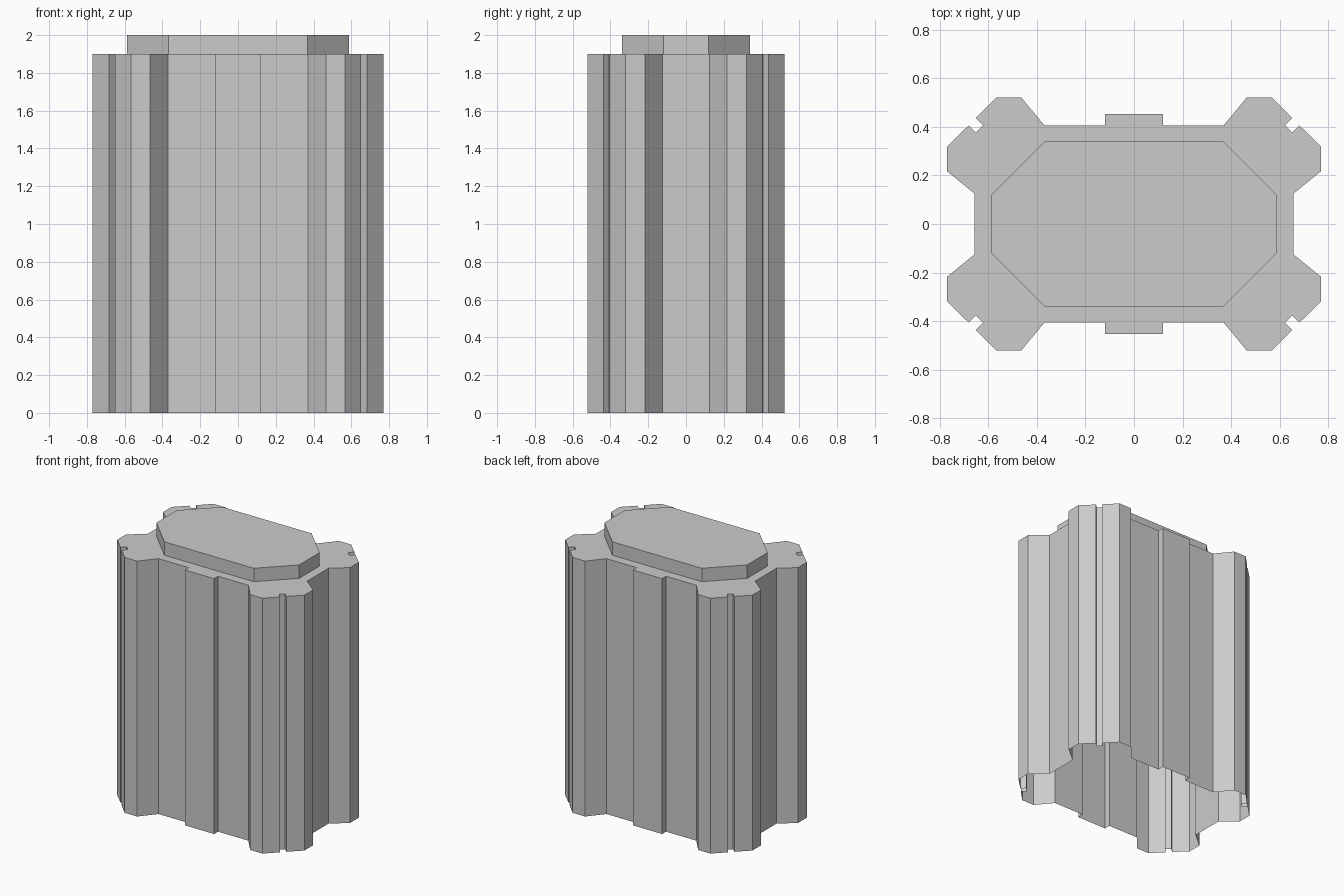
import bpy, bmesh

if "Cube" in bpy.data.objects:
    bpy.data.objects.remove(bpy.data.objects["Cube"])


def mirror_quadrant(quarter):
    """Turn a +x +y outline (running from the y side to the x side) into a full loop."""
    q1 = list(quarter)
    q4 = [(x, -y) for x, y in reversed(q1)]
    half = q1 + q4
    return half + [(-x, y) for x, y in reversed(half)]


def open_prism(name, outline, z0, z1):
    """Extruded outline with a top cap and an open underside."""
    bm = bmesh.new()
    low = [bm.verts.new((x, y, z0)) for x, y in outline]
    high = [bm.verts.new((x, y, z1)) for x, y in outline]
    n = len(outline)
    # outline runs clockwise seen from above
    for i in range(n):
        j = (i + 1) % n
        bm.faces.new((low[j], low[i], high[i], high[j]))
    bm.faces.new(list(reversed(high)))
    mesh = bpy.data.meshes.new(name)
    bm.to_mesh(mesh)
    bm.free()
    obj = bpy.data.objects.new(name, mesh)
    bpy.context.collection.objects.link(obj)
    return obj


# Main shell: centre rib, flared corner buttress with a diagonal slot
shell_quarter = [
    (0.12, 0.453), (0.12, 0.407), (0.37, 0.407), (0.465, 0.522),
    (0.567, 0.522), (0.652, 0.437), (0.622, 0.407), (0.652, 0.377),
    (0.682, 0.406), (0.77, 0.32), (0.77, 0.217), (0.657, 0.125),
]
open_prism("tower_shell", mirror_quadrant(shell_quarter), 0.0, 1.9)

# Raised roof slab with chamfered corners
roof_quarter = [(0.368, 0.34), (0.588, 0.12)]
open_prism("roof_slab", mirror_quadrant(roof_quarter), 1.9, 2.0)
